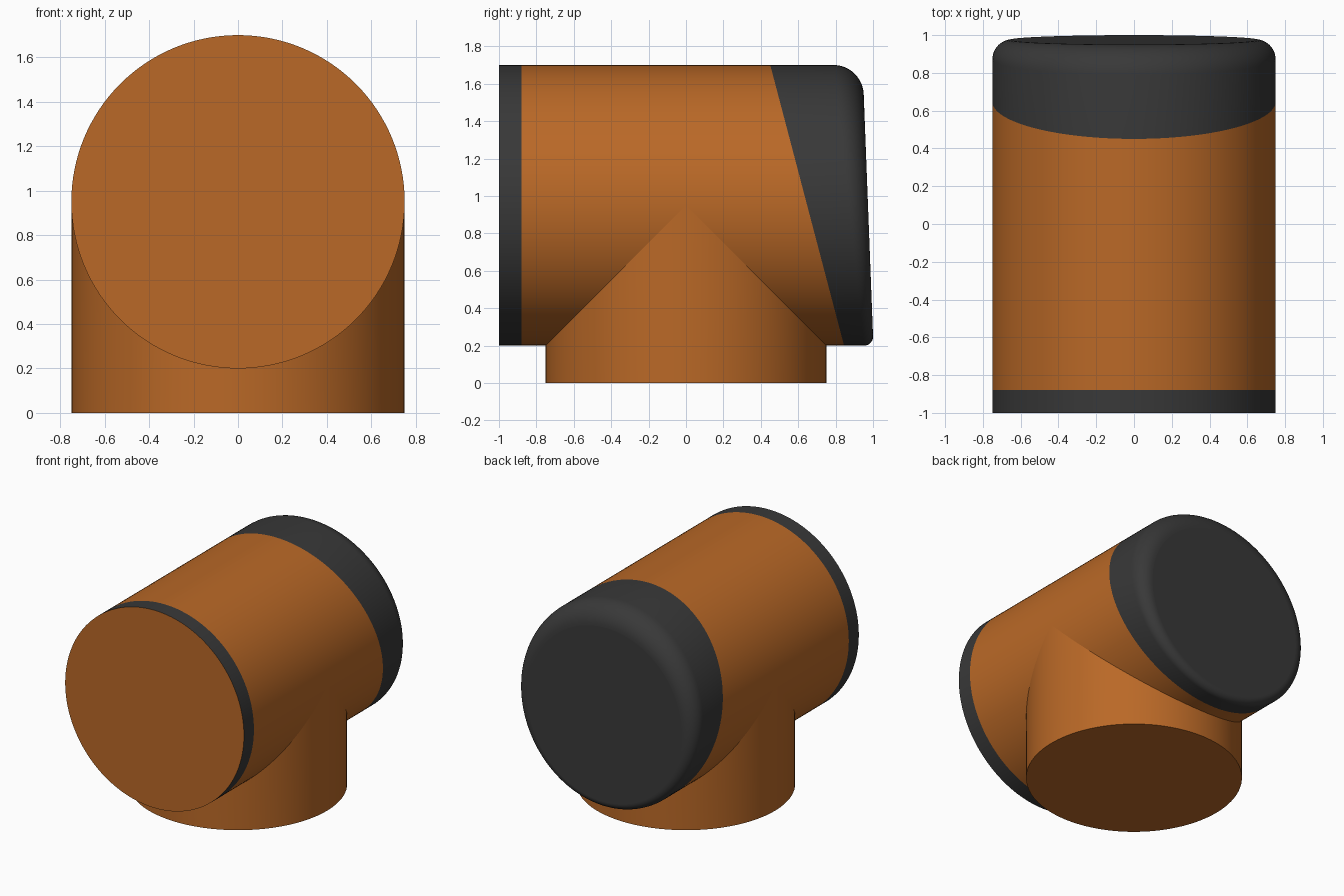
import bpy
import bmesh
from math import sin, cos, pi, radians

cube = bpy.data.objects.get("Cube")
if cube:
    bpy.data.objects.remove(cube, do_unlink=True)

SIDES = 128
R = 0.75          # radius of both pipes
AXIS = 0.95       # height of the horizontal pipe's axis
ANGLES = [2 * pi * i / SIDES for i in range(SIDES)]


def material(name, color):
    m = bpy.data.materials.new(name)
    m.use_nodes = True
    m.diffuse_color = color
    bsdf = next(n for n in m.node_tree.nodes if n.type == 'BSDF_PRINCIPLED')
    bsdf.inputs["Base Color"].default_value = color
    return m


orange = material("burnt orange", (0.49, 0.14, 0.02, 1))
dark = material("dark grey", (0.04, 0.04, 0.04, 1))


def loft(name, rings, band_mats, cap_mats):
    """Bridge rings of points; a cap material of None leaves that end open."""
    bm = bmesh.new()
    loops = [[bm.verts.new(p) for p in ring] for ring in rings]
    for a, b, mat in zip(loops, loops[1:], band_mats):
        for i in range(SIDES):
            j = (i + 1) % SIDES
            bm.faces.new((a[i], a[j], b[j], b[i])).material_index = mat
    for loop, mat in zip((loops[0], loops[-1]), cap_mats):
        if mat is not None:
            bm.faces.new(loop).material_index = mat
    bmesh.ops.recalc_face_normals(bm, faces=bm.faces)
    mesh = bpy.data.meshes.new(name)
    bm.to_mesh(mesh)
    bm.free()
    mesh.materials.append(orange)
    mesh.materials.append(dark)
    obj = bpy.data.objects.new(name, mesh)
    bpy.context.collection.objects.link(obj)
    bpy.ops.object.select_all(action='DESELECT')
    obj.select_set(True)
    bpy.context.view_layer.objects.active = obj
    bpy.ops.object.shade_smooth_by_angle(angle=radians(30))
    for poly in mesh.polygons:
        if len(poly.vertices) > 4:
            poly.use_smooth = False
    return obj


def ring(y_of_z, r=R):
    """Ring around the horizontal axis, cut by a tilted plane."""
    return [(r * cos(a), y_of_z(AXIS + r * sin(a)), AXIS + r * sin(a))
            for a in ANGLES]


def back_plane(z):
    return 1.0 - 0.0385 * (z - 0.25)


def fillet_ring(t):
    """Step t of the rounded back rim, whose radius grows towards the top."""
    points = []
    for a in ANGLES:
        f = 0.1025 + 0.0525 * sin(a)
        r = R - f + f * cos(t)
        z = AXIS + r * sin(a)
        points.append((r * cos(a), back_plane(z) - f + f * sin(t), z))
    return points


# Horizontal pipe: dark front band, orange middle, dark slanted rounded cap
STEPS = 12
pipe_rings = [
    ring(lambda z: -1.0),
    ring(lambda z: -0.88),
    ring(lambda z: 0.845 - 0.263 * (z - 0.2)),
] + [fillet_ring(pi / 2 * k / STEPS) for k in range(STEPS + 1)]
loft("horizontal_pipe", pipe_rings, [1, 0] + [1] * (STEPS + 1), (0, 1))

# Vertical branch, mitred at the top to meet the horizontal pipe
base = [(R * cos(a), R * sin(a), 0) for a in ANGLES]
top = [(x, y, AXIS - abs(y)) for x, y, z in base]
loft("vertical_branch", [base, top], [0], (0, None))
